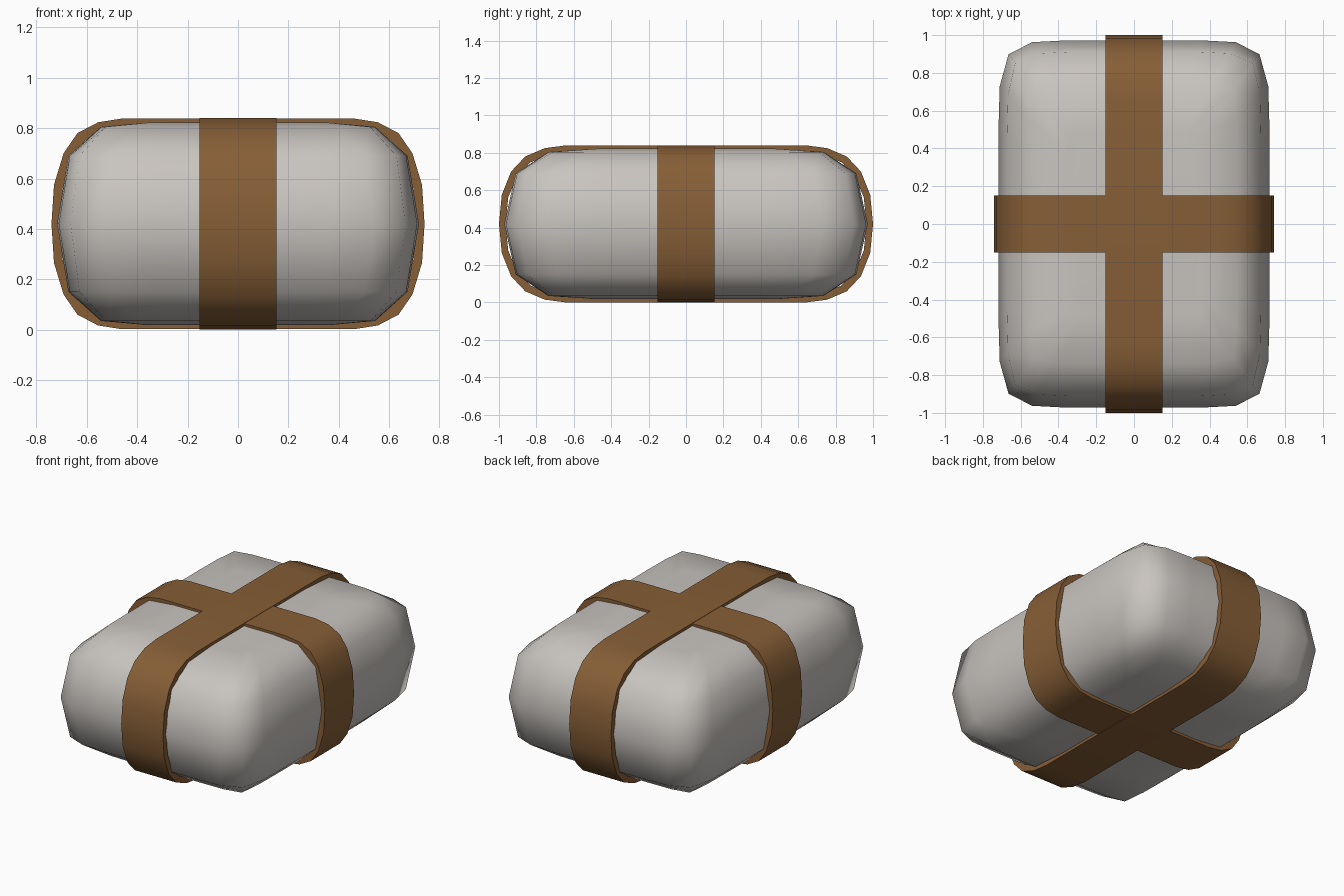
import bpy, bmesh, math

if "Cube" in bpy.data.objects:
    bpy.data.objects.remove(bpy.data.objects["Cube"])

MID = 0.42  # height of the widest section


def material(name, rgb):
    m = bpy.data.materials.new(name)
    m.diffuse_color = (*rgb, 1)
    m.use_nodes = True
    m.node_tree.nodes["Principled BSDF"].inputs["Base Color"].default_value = m.diffuse_color
    return m


def finish(name, bm, mat, angle):
    bmesh.ops.recalc_face_normals(bm, faces=bm.faces)
    me = bpy.data.meshes.new(name)
    bm.to_mesh(me)
    bm.free()
    me.materials.append(mat)
    ob = bpy.data.objects.new(name, me)
    bpy.context.collection.objects.link(ob)
    bpy.ops.object.select_all(action='DESELECT')
    ob.select_set(True)
    bpy.context.view_layer.objects.active = ob
    bpy.ops.object.shade_smooth_by_angle(angle=math.radians(angle))
    return ob


def mirror_loop(quarter):
    """Closed loop from the points of one quadrant, listed from +u to +v."""
    back = quarter[::-1]
    pts = (quarter + [(-u, v) for u, v in back] + [(-u, -v) for u, v in quarter]
           + [(u, -v) for u, v in back])
    return [p for i, p in enumerate(pts) if p != pts[i - 1]]


def bridge(bm, a, b):
    n = len(a)
    for i in range(n):
        bm.faces.new((a[i], a[(i + 1) % n], b[(i + 1) % n], b[i]))


grey = material("pale grey cloth", (0.58, 0.55, 0.52))
brown = material("brown leather", (0.24, 0.113, 0.037))

# Bundle: stacked rounded-rectangle rings (height, scale, corner position)
HALF_X, HALF_Y = 0.718, 0.972
upper = [(0.0, 1.0, 0.925), (0.27, 0.937, 0.935), (0.385, 0.757, 0.965), (0.402, 0.5, 0.98)]
rings = [(-z, s, c) for z, s, c in upper[:0:-1]] + upper
bm = bmesh.new()
loops = []
for z, s, c in rings:
    side = 1 - (1 - c) * 0.13
    loop = mirror_loop([(1, 0.0), (1, 0.5), (side, 0.75), (c, c), (0.75, side), (0.5, 1), (0.0, 1)])
    loops.append([bm.verts.new((u * s * HALF_X, v * s * HALF_Y, MID + z)) for u, v in loop])
for a, b in zip(loops, loops[1:]):
    bridge(bm, a, b)
bm.faces.new(loops[0])
bm.faces.new(loops[-1])
finish("bundle", bm, grey, 80)


# Straps: flat bands wrapped around the bundle
def strap(name, quarter, along_x, half_width=0.152, thick=0.035):
    bm = bmesh.new()
    outer = mirror_loop(quarter)
    reach, rise = quarter[0][0], quarter[-1][1]
    inner = [(u * (1 - thick / reach), v * (1 - thick / rise)) for u, v in outer]

    def edge(loop, w):
        return [bm.verts.new((u, w, MID + v) if along_x else (w, u, MID + v)) for u, v in loop]

    corners = [edge(outer, -half_width), edge(outer, half_width),
               edge(inner, half_width), edge(inner, -half_width)]
    for i in range(4):
        bridge(bm, corners[i], corners[(i + 1) % 4])
    finish(name, bm, brown, 40)


strap("cross_strap", [(0.74, 0.0), (0.73, 0.155), (0.692, 0.28), (0.637, 0.36),
                      (0.555, 0.403), (0.46, 0.418), (0.0, 0.418)], True)
strap("long_strap", [(1.0, 0.0), (0.985, 0.155), (0.935, 0.28), (0.86, 0.36),
                     (0.755, 0.405), (0.64, 0.42), (0.0, 0.42)], False)
